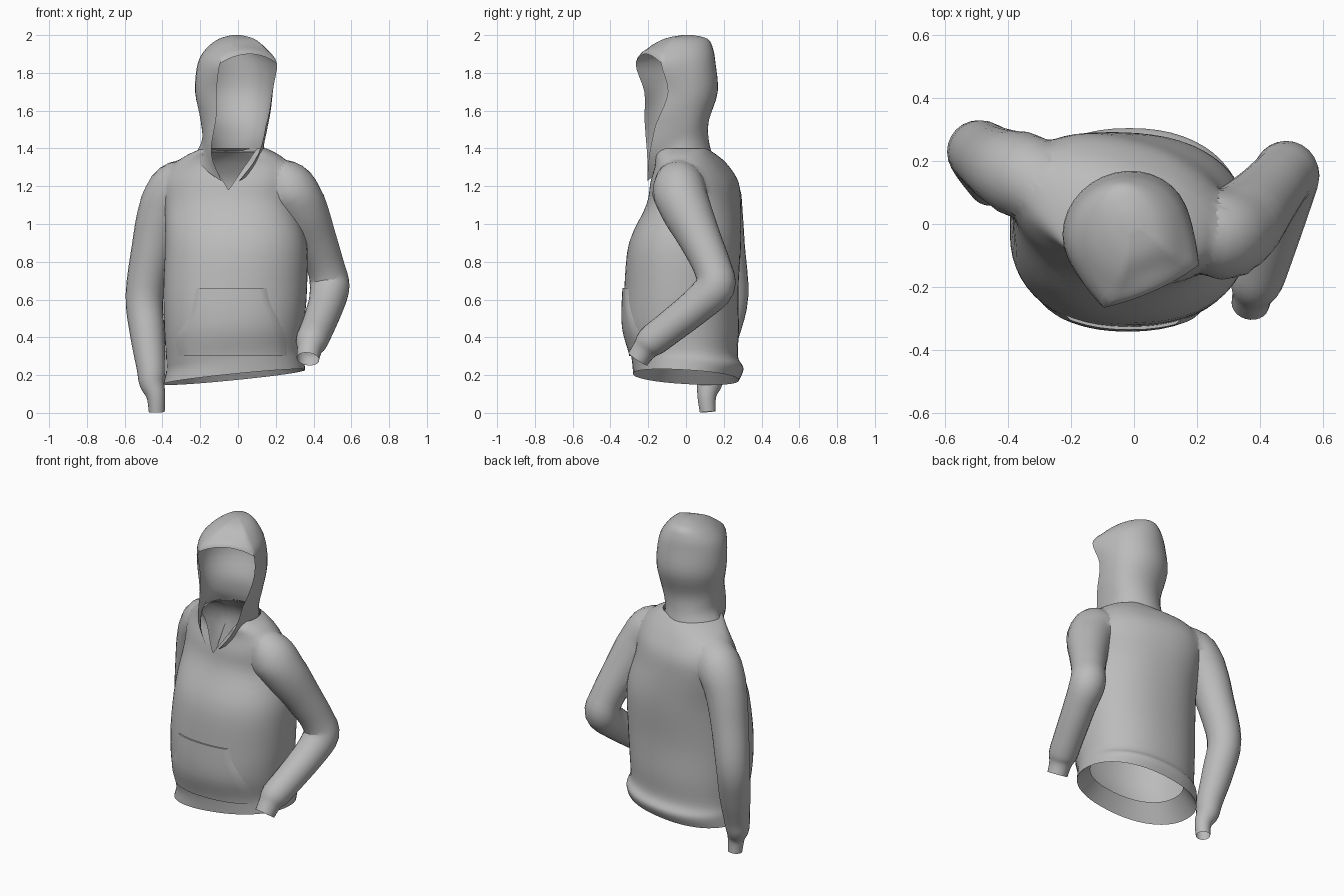
import bpy, bmesh, math
from mathutils import Vector, Matrix
from mathutils.bvhtree import BVHTree

if "Cube" in bpy.data.objects:
    bpy.data.objects.remove(bpy.data.objects["Cube"])

fabric = bpy.data.materials.new("grey_fabric")
fabric.use_nodes = True
GREY = (0.5, 0.5, 0.5, 1)
fabric.diffuse_color = GREY
fabric.node_tree.nodes["Principled BSDF"].inputs["Base Color"].default_value = GREY


def smooth_rows(rows, steps):
    """Catmull-Rom interpolation down a table of section parameters."""
    out = []
    last = len(rows) - 1
    for i in range(last):
        a, b = rows[max(i - 1, 0)], rows[i]
        c, d = rows[i + 1], rows[min(i + 2, last)]
        for s in range(steps):
            t = s / steps
            out.append([q + t / 2 * (r - p + t * (2*p - 5*q + 4*r - w + t * (3*(q - r) + w - p)))
                        for p, q, r, w in zip(a, b, c, d)])
    return out + [list(rows[-1])]


def loft(rings, closed=True, caps=(), keep=lambda row, col: True):
    """Skin a list of point rings with quads; caps lists the rings to close."""
    bm = bmesh.new()
    grid = [[bm.verts.new(p) for p in ring] for ring in rings]
    n = len(grid[0])
    for r in range(len(grid) - 1):
        for c in range(n if closed else n - 1):
            if keep(r, c):
                d = (c + 1) % n
                bm.faces.new((grid[r][c], grid[r][d], grid[r + 1][d], grid[r + 1][c]))
    for r in caps:
        bm.faces.new(grid[r])
    bmesh.ops.recalc_face_normals(bm, faces=bm.faces[:])
    return bm


def shade(obj):
    bpy.ops.object.select_all(action='DESELECT')
    obj.select_set(True)
    bpy.context.view_layer.objects.active = obj
    bpy.ops.object.shade_smooth_by_angle(angle=math.radians(50))


def finish(bm, name):
    loose = [v for v in bm.verts if not v.link_faces]
    bmesh.ops.delete(bm, geom=loose, context='VERTS')
    mesh = bpy.data.meshes.new(name)
    bm.to_mesh(mesh)
    bm.free()
    mesh.materials.append(fabric)
    obj = bpy.data.objects.new(name, mesh)
    bpy.context.collection.objects.link(obj)
    shade(obj)
    return obj


def body_ring(z, cx, cy, rx, ry, turn, sides=56):
    """Rounded section of the torso; the hem dips to the right and the back."""
    ring = []
    spin = Matrix.Rotation(turn, 3, 'Z')
    for i in range(sides):
        a = math.tau * i / sides
        c, s = math.cos(a), math.sin(a)
        p = spin @ Vector((rx * math.copysign(abs(c) ** 0.9, c),
                           ry * math.copysign(abs(s) ** 0.9, s), 0))
        tilt = (0.1 * p.x - 0.06 * p.y) * max(0, 1 - (z - 0.19) / 0.4)
        ring.append(p + Vector((cx, cy, z + tilt)))
    return ring


# Torso: height, centre x, centre y, half width, half depth, turn
torso_rows = [
    (0.19, -0.02, 0.00, 0.375, 0.28, 0),
    (0.25, -0.015, 0.01, 0.365, 0.295, 0),
    (0.31, -0.02, -0.01, 0.36, 0.285, 0),
    (0.45, -0.02, -0.025, 0.37, 0.305, 0),
    (0.65, -0.015, -0.025, 0.38, 0.302, 0),
    (0.90, -0.01, -0.005, 0.375, 0.295, -0.08),
    (1.10, -0.04, 0.04, 0.35, 0.24, -0.22),
    (1.22, -0.045, 0.045, 0.355, 0.215, -0.27),
    (1.31, -0.035, 0.03, 0.32, 0.175, -0.27),
    (1.365, -0.025, 0.00, 0.25, 0.155, -0.22),
    (1.40, -0.02, -0.03, 0.17, 0.145, 0),
]
bm = loft([body_ring(*row) for row in smooth_rows(torso_rows, 4)], caps=(0, -1))
front_surface = BVHTree.FromBMesh(bm)
body = finish(bm, "torso_and_sleeves")


# Sleeves: centre x, y, z and radius from shoulder to cuff
def sleeve(name, rows, sides=24):
    path = smooth_rows(rows, 4)
    rings = []
    for i, (x, y, z, radius) in enumerate(path):
        ahead, behind = path[min(i + 1, len(path) - 1)], path[max(i - 1, 0)]
        along = (Vector(ahead[:3]) - Vector(behind[:3])).normalized()
        across = (Vector((1, 0, 0)) - along * along.x).normalized()
        other = along.cross(across)
        rings.append([Vector((x, y, z)) + radius * (across * math.cos(a) + other * math.sin(a))
                      for a in (math.tau * k / sides for k in range(sides))])
    return finish(loft(rings, caps=(0, -1)), name)


arms = [sleeve("left_sleeve", [
    (0.17, -0.04, 1.24, 0.07), (0.26, -0.045, 1.215, 0.14), (0.335, -0.005, 1.09, 0.135),
    (0.41, 0.075, 0.92, 0.112), (0.465, 0.14, 0.77, 0.10), (0.485, 0.155, 0.67, 0.105),
    (0.465, 0.06, 0.57, 0.095), (0.42, -0.09, 0.45, 0.088), (0.39, -0.18, 0.38, 0.084),
    (0.378, -0.22, 0.335, 0.066), (0.37, -0.255, 0.285, 0.06)]),
    sleeve("right_sleeve", [
    (-0.23, 0.10, 1.24, 0.07), (-0.33, 0.145, 1.215, 0.137), (-0.405, 0.175, 1.06, 0.125),
    (-0.45, 0.20, 0.88, 0.112), (-0.495, 0.23, 0.62, 0.10), (-0.48, 0.19, 0.42, 0.092),
    (-0.46, 0.14, 0.24, 0.077), (-0.455, 0.125, 0.16, 0.068), (-0.435, 0.11, 0.09, 0.05),
    (-0.43, 0.115, 0.005, 0.042)])]

# Join the sleeves to the torso
bpy.context.view_layer.objects.active = body
for arm in arms:
    union = body.modifiers.new("join", 'BOOLEAN')
    union.operation = 'UNION'
    union.solver = 'EXACT'
    union.object = arm
    bpy.ops.object.modifier_apply(modifier=union.name)
    bpy.data.objects.remove(arm)

bm = bmesh.new()
bm.from_mesh(body.data)
# Open the hem, collar and cuffs by removing the many-sided caps
bmesh.ops.delete(bm, geom=[f for f in bm.faces if len(f.verts) > 16], context='FACES')
# Soften the seams over the shoulders
shoulders = [v for v in bm.verts if abs(v.co.x + 0.025) > 0.19 and v.co.z > 1.16]
for _ in range(4):
    bmesh.ops.smooth_vert(bm, verts=shoulders, factor=0.5,
                          use_axis_x=True, use_axis_y=True, use_axis_z=True)
# V neckline: split along two planes, then remove the wedge
tip = Vector((-0.05, 0, 1.18))
sides = [Vector((0.18, 0, 0.11)), Vector((-0.22, 0, 0.15))]
for normal in sides:
    near = [f for f in bm.faces if f.calc_center_median().y < 0
            and f.calc_center_median().z > 1.1 and abs(f.calc_center_median().x) < 0.25]
    parts = {g for f in near for g in (f, *f.edges, *f.verts)}
    bmesh.ops.bisect_plane(bm, geom=list(parts), plane_co=tip, plane_no=normal)
wedge = [f for f in bm.faces if f.calc_center_median().y < -0.05
         and all((f.calc_center_median() - tip).dot(n) > 0 for n in sides)]
bmesh.ops.delete(bm, geom=wedge, context='FACES')
bm.to_mesh(body.data)
bm.free()
shade(body)

# Turned-in band inside the hem
lining = [(0.19, -0.02, 0, 0.375, 0.28, 0), (0.29, -0.02, 0, 0.29, 0.22, 0)]
finish(loft([body_ring(*row) for row in lining]), "hem_lining")


# Front pocket laid over the torso, with its border sunk to the cloth
def pocket_row(z, left, right, lift, count=20):
    row = []
    for i in range(count + 1):
        x = left + (right - left) * i / count
        hit = front_surface.ray_cast(Vector((x, -1, z)), Vector((0, 1, 0)))[0]
        edge = i in (0, count)
        row.append(hit - Vector((0, 0 if edge else lift, 0)))
    return row


pocket_rows = smooth_rows([(0.30, -0.31, 0.26), (0.40, -0.33, 0.25), (0.50, -0.26, 0.21),
                           (0.58, -0.235, 0.17), (0.66, -0.22, 0.15)], 4)
rows = [pocket_row(*r, 0.01) for r in pocket_rows]
rows = [pocket_row(*pocket_rows[0], 0)] + rows + [pocket_row(*pocket_rows[-1], 0)]
finish(loft(rows, closed=False), "front_pocket")

# Hood: height, centre x, centre y, half width, back, front, rim half width, turn
hood_rows = [
    (1.38, -0.04, -0.03, 0.18, 0.165, 0.175, 0.045, 0),
    (1.45, -0.025, -0.03, 0.165, 0.15, 0.17, 0.125, 0.05),
    (1.55, -0.02, -0.03, 0.18, 0.15, 0.16, 0.14, 0.25),
    (1.70, -0.025, -0.02, 0.205, 0.185, 0.15, 0.16, 0.4),
    (1.85, -0.02, -0.03, 0.195, 0.185, 0.185, 0.165, 0.42),
    (1.93, -0.015, -0.02, 0.15, 0.165, 0.15, 0.11, 0.42),
    (1.98, -0.01, 0, 0.085, 0.12, 0.10, 0.06, 0.42),
    (2.00, -0.01, 0.01, 0.02, 0.03, 0.03, 0.015, 0.42),
]
STEPS, WRAP, BROW = 4, 32, 10


def hood_ring(z, cx, cy, width, back, front, rim, turn):
    points = []
    drop = 1.1 * max(0, 1.52 - z)  # collar slopes down toward the neckline
    for i in range(WRAP + 1):
        a = math.pi * (2 * i / WRAP - 1)
        s = abs(a) / (math.pi / 2) - 1
        if s <= 0:
            points.append((width * math.sin(a), back * math.cos(a), 0))
        else:
            points.append((math.copysign(width - (width - rim) * s * s, a), -front * s, -drop * s))
    arch = 0.5 * max(0, min(0.1, 1.95 - z))
    for i in range(1, BROW):
        x = 1 - 2 * i / BROW
        points.append((rim * x, -front - 0.1 * rim * (1 - x * x), arch * (1 - x * x)))
    spin = Matrix.Rotation(turn, 3, 'Z')
    return [spin @ Vector(p) + Vector((cx, cy, z)) for p in points]


# The brow columns exist only above the face opening
finish(loft([hood_ring(*row) for row in smooth_rows(hood_rows, STEPS)], caps=(-1,),
            keep=lambda row, col: col < WRAP or row >= 4 * STEPS), "hood")
